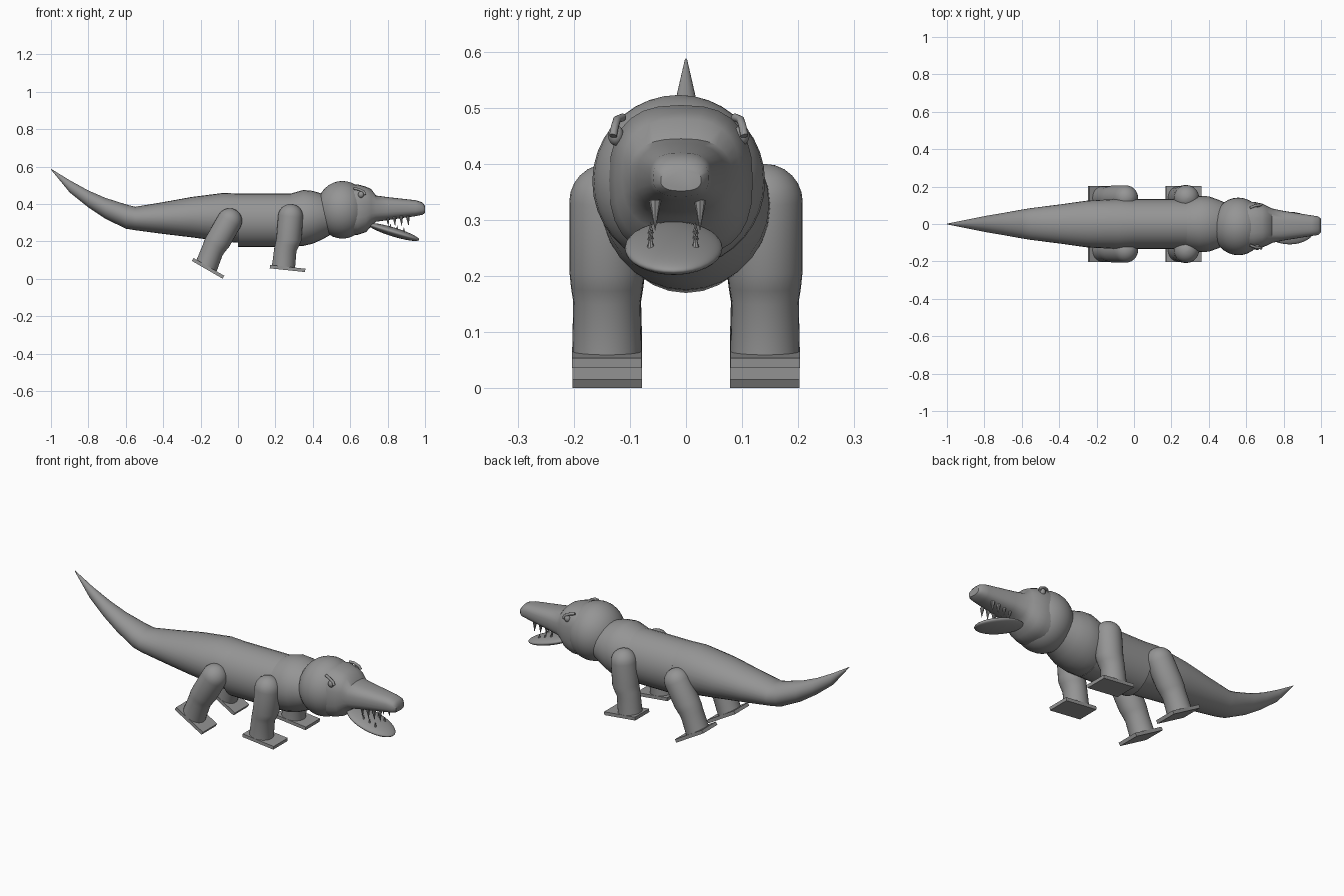
import bpy, bmesh, math
from mathutils import Vector

if "Cube" in bpy.data.objects:
    bpy.data.objects.remove(bpy.data.objects["Cube"])

grey = bpy.data.materials.new("plain grey")
grey.use_nodes = True
grey.diffuse_color = (0.3, 0.3, 0.3, 1)
grey.node_tree.nodes["Principled BSDF"].inputs["Base Color"].default_value = (0.3, 0.3, 0.3, 1)


def finish(obj, name, smooth=True):
    obj.name = name
    obj.data.materials.clear()
    obj.data.materials.append(grey)
    bpy.ops.object.select_all(action="DESELECT")
    obj.select_set(True)
    bpy.context.view_layer.objects.active = obj
    if smooth:
        bpy.ops.object.shade_smooth_by_angle(angle=math.radians(40))
    return obj


def loft(name, stations, y=0.0, power=2.0, sides=28):
    """Skin rings given as (x, z, half width in y, half depth, depth angle)."""
    bm = bmesh.new()
    rings = []
    for x, z, hy, hn, angle in stations:
        a = math.radians(angle)
        ring = []
        for i in range(sides):
            t = math.tau * i / sides
            c, s = math.cos(t), math.sin(t)
            u = hy * math.copysign(abs(c) ** (2 / power), c)
            v = hn * math.copysign(abs(s) ** (2 / power), s)
            ring.append(bm.verts.new((x + v * math.cos(a), y + u, z + v * math.sin(a))))
        rings.append(ring)
    for r0, r1 in zip(rings, rings[1:]):
        for i in range(sides):
            j = (i + 1) % sides
            bm.faces.new((r0[i], r0[j], r1[j], r1[i]))
    bm.faces.new(rings[0])
    bm.faces.new(rings[-1])
    bmesh.ops.recalc_face_normals(bm, faces=bm.faces)
    mesh = bpy.data.meshes.new(name)
    bm.to_mesh(mesh)
    bm.free()
    obj = bpy.data.objects.new(name, mesh)
    bpy.context.collection.objects.link(obj)
    return finish(obj, name)


def along_x(rows):
    """Turn (x, top, bottom, half width) into upright rings."""
    return [(x, (t + b) / 2, w, (t - b) / 2, 90) for x, t, b, w in rows]


def ball(name, loc, scale, pitch=0.0):
    bpy.ops.mesh.primitive_uv_sphere_add(segments=32, ring_count=18, location=loc)
    obj = bpy.context.object
    obj.scale = scale
    obj.rotation_euler.y = math.radians(pitch)
    return finish(obj, name)


def cone(name, base, tip, radius):
    base, tip = Vector(base), Vector(tip)
    bpy.ops.mesh.primitive_cone_add(vertices=8, radius1=radius, radius2=0,
                                    depth=(tip - base).length, location=(base + tip) / 2)
    obj = bpy.context.object
    obj.rotation_euler = (tip - base).to_track_quat("Z", "Y").to_euler()
    return finish(obj, name)


def tube(name, points, radius):
    curve = bpy.data.curves.new(name, "CURVE")
    curve.dimensions = "3D"
    curve.bevel_depth = radius
    curve.use_fill_caps = True
    spline = curve.splines.new("POLY")
    spline.points.add(len(points) - 1)
    for p, co in zip(spline.points, points):
        p.co = (*co, 1)
    obj = bpy.data.objects.new(name, curve)
    bpy.context.collection.objects.link(obj)
    return finish(obj, name, smooth=False)


# Tail, sweeping up to a point
loft("tail", along_x([
    (-1.0, 0.588, 0.584, 0.002), (-0.9, 0.527, 0.462, 0.022),
    (-0.8, 0.472, 0.382, 0.042), (-0.71, 0.433, 0.322, 0.057),
    (-0.6, 0.398, 0.268, 0.077), (-0.55, 0.385, 0.26, 0.085),
    (-0.4, 0.41, 0.24, 0.104), (-0.25, 0.437, 0.222, 0.125),
    (-0.08, 0.459, 0.2, 0.134), (0.03, 0.455, 0.19, 0.128)]))

# Trunk and neck
loft("trunk", along_x([(0.0, 0.456, 0.17, 0.134), (0.3, 0.456, 0.17, 0.134)]))
loft("neck", along_x([
    (0.25, 0.445, 0.185, 0.125), (0.3, 0.461, 0.172, 0.14),
    (0.35, 0.475, 0.176, 0.15), (0.4, 0.47, 0.188, 0.148),
    (0.45, 0.455, 0.21, 0.13), (0.52, 0.42, 0.25, 0.1)]))

# Head and snout
ball("head", (0.558, -0.013, 0.369), (0.14, 0.154, 0.154))
loft("snout", along_x([
    (0.56, 0.5, 0.235, 0.125), (0.64, 0.505, 0.235, 0.128),
    (0.685, 0.492, 0.25, 0.118), (0.712, 0.48, 0.28, 0.105),
    (0.738, 0.445, 0.305, 0.092), (0.8, 0.437, 0.314, 0.079),
    (0.95, 0.42, 0.335, 0.055), (0.985, 0.409, 0.342, 0.05),
    (1.0, 0.39, 0.352, 0.036)]), y=-0.009, power=2.6)

# Lower jaw
ball("lower_jaw", (0.832, -0.022, 0.25), (0.143, 0.087, 0.024), pitch=17)

# Teeth
for side in (-1, 1):
    tag = "left" if side > 0 else "right"
    y = -0.015 + side * 0.04
    for i in range(4):
        x = 0.8 + i * 0.036
        cone(f"upper_tooth_{tag}_{i}", (x, y, 0.335), (x + 0.004, y, 0.28), 0.011)
    for i in range(3):
        x = 0.815 + i * 0.036
        z = 0.27 - i * 0.01
        cone(f"lower_tooth_{tag}_{i}", (x, y - 0.008, z - 0.005), (x, y - 0.008, z + 0.027), 0.008)

# Eyes with slanted brows
for side in (-1, 1):
    tag = "left" if side > 0 else "right"
    ball(f"eye_{tag}", (0.658, -0.013 + side * 0.112, 0.451), (0.016, 0.014, 0.018))
    tube(f"brow_{tag}", [(0.62, -0.013 + side * 0.1, 0.483),
                         (0.645, -0.013 + side * 0.11, 0.479),
                         (0.672, -0.013 + side * 0.114, 0.466),
                         (0.68, -0.013 + side * 0.117, 0.45)], 0.007)


def leg(name, y, hip, joints, tilt, foot):
    """Round-topped limb with a narrower shin and a flat tilted foot."""
    r = 0.067
    a = math.radians(tilt)
    rows = []
    for k in range(7):
        t = math.radians(88 - k * 88 / 6)
        up = r * math.sin(t)
        rows.append((hip[0] - up * math.sin(a), hip[1] + up * math.cos(a),
                     r * math.cos(t), r * math.cos(t), tilt))
    rows += [(x, z, w, w, tilt) for x, z, w in joints]
    loft(name, rows, y=y)
    bpy.ops.mesh.primitive_cube_add(size=1, location=(foot[0], y, foot[1]))
    obj = bpy.context.object
    obj.scale = (0.19, 0.124, 0.018)
    obj.rotation_euler.y = -a
    finish(obj, name.replace("leg", "foot"), smooth=False)


# Four legs
for side in (-1, 1):
    tag = "left" if side > 0 else "right"
    leg(f"front_leg_{tag}", side * 0.141, (0.281, 0.333),
        [(0.272, 0.21, 0.067), (0.262, 0.18, 0.064), (0.253, 0.155, 0.06),
         (0.243, 0.06, 0.062)], -6, (0.265, 0.055))
    leg(f"hind_leg_{tag}", side * 0.14, (-0.045, 0.31),
        [(-0.105, 0.205, 0.067), (-0.122, 0.18, 0.064), (-0.135, 0.155, 0.06),
         (-0.17, 0.065, 0.062)], -30, (-0.16, 0.056))
